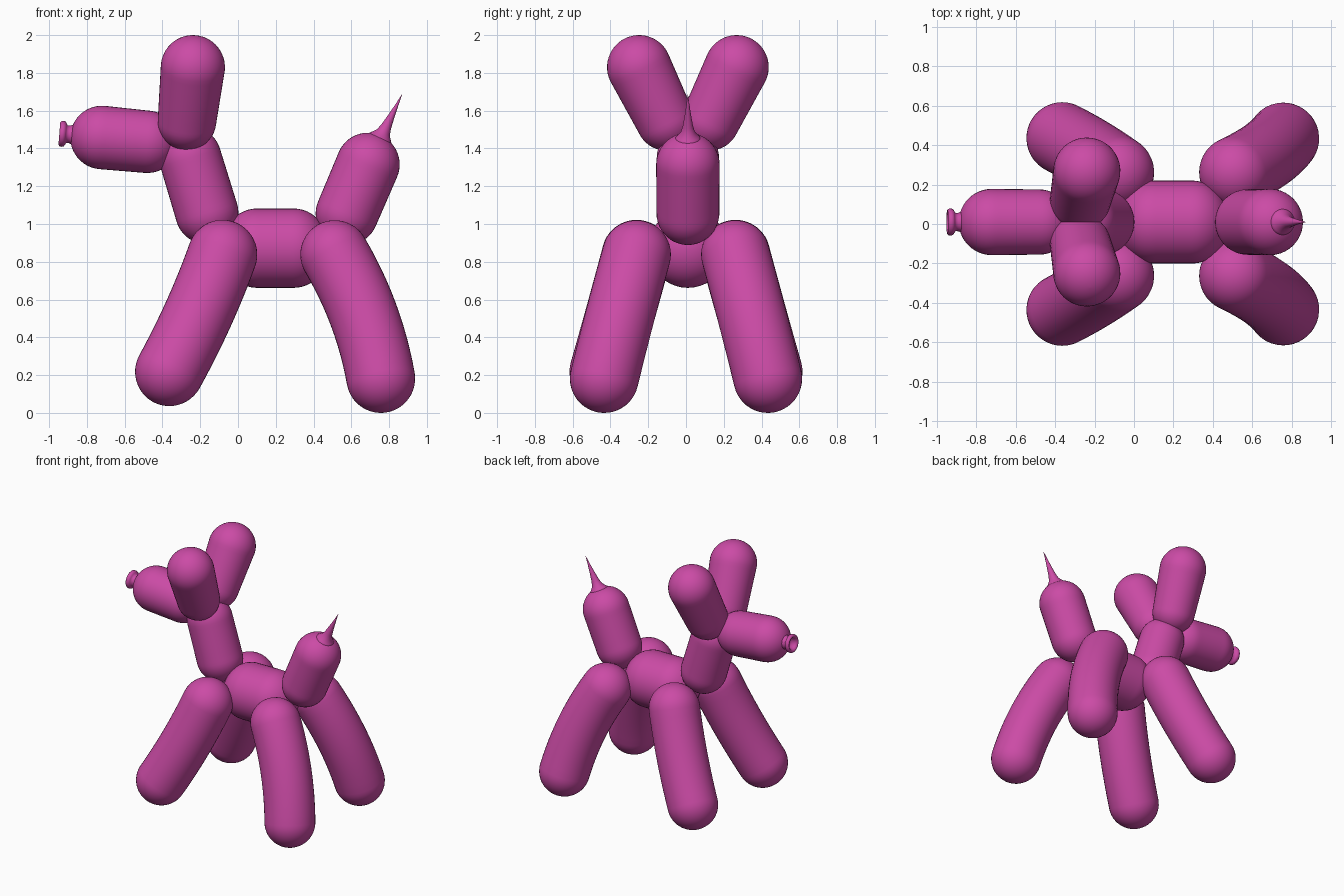
import bpy, bmesh, math
from mathutils import Vector

if "Cube" in bpy.data.objects:
    bpy.data.objects.remove(bpy.data.objects["Cube"])

SEGS = 40
MID_Y = 0.01

mat = bpy.data.materials.new("pink_rubber")
mat.diffuse_color = (0.60, 0.07, 0.38, 1)
mat.use_nodes = True
mat.node_tree.nodes["Principled BSDF"].inputs["Base Color"].default_value = mat.diffuse_color


def skin(name, rings):
    """Closed tube through rings of (centre, direction, radius)."""
    bm = bmesh.new()
    loops = []
    for c, d, r in rings:
        side = Vector((0, 1, 0))
        u = (side - d * side.dot(d)).normalized()
        v = d.cross(u)
        loops.append([bm.verts.new(c + (u * math.cos(a) + v * math.sin(a)) * r)
                      for a in (2 * math.pi * i / SEGS for i in range(SEGS))])
    for p, q in zip(loops, loops[1:]):
        for i in range(SEGS):
            j = (i + 1) % SEGS
            bm.faces.new((p[i], p[j], q[j], q[i]))
    bm.faces.new(loops[0])
    bm.faces.new(loops[-1])
    bmesh.ops.recalc_face_normals(bm, faces=bm.faces)
    for f in bm.faces:
        f.smooth = True
    me = bpy.data.meshes.new(name)
    bm.to_mesh(me)
    bm.free()
    me.materials.append(mat)
    ob = bpy.data.objects.new(name, me)
    bpy.context.collection.objects.link(ob)
    return ob


def sausage(name, a, b, ra, rb, bow=(0, 0, 0), cap=1.0):
    """Round-ended balloon segment from a to b, its middle shifted by bow."""
    a, b = Vector(a), Vector(b)
    ctrl = (a + b) / 2 + Vector(bow) * 2
    da, db = (ctrl - a).normalized(), (b - ctrl).normalized()
    n, rings = 12, []
    angles = [math.pi / 2 * (i + 0.15) / (n + 0.15) for i in range(n)]
    for t in angles:
        rings.append((a - da * ra * cap * math.cos(t), da, ra * math.sin(t)))
    for i in range(n + 1):
        t = i / n
        c = a * (1 - t) ** 2 + ctrl * 2 * t * (1 - t) + b * t * t
        d = ((ctrl - a) * (1 - t) + (b - ctrl) * t).normalized()
        rings.append((c, d, ra + (rb - ra) * t))
    for t in reversed(angles):
        rings.append((b + db * rb * cap * math.cos(t), db, rb * math.sin(t)))
    return skin(name, rings)


def lathe(name, origin, axis, profile):
    """Turned part: profile of (distance along axis, radius)."""
    o, d = Vector(origin), Vector(axis).normalized()
    return skin(name, [(o + d * h, d, r) for h, r in profile])


# Central chain of segments
sausage("body", (0.10, MID_Y, 0.872), (0.295, MID_Y, 0.872), 0.21, 0.21, cap=0.9)
sausage("neck", (-0.165, MID_Y, 1.06), (-0.253, MID_Y, 1.35), 0.167, 0.165)
sausage("snout", (-0.72, MID_Y, 1.458), (-0.48, MID_Y, 1.435), 0.168, 0.165)
sausage("tail", (0.577, MID_Y, 1.055), (0.688, MID_Y, 1.315), 0.166, 0.168)

# Pointed tail end
lathe("tail_tip", (0.745, MID_Y, 1.435), (0.123, 0, 0.25),
      [(0, 0.085), (0.03, 0.058), (0.055, 0.038), (0.09, 0.028),
       (0.15, 0.018), (0.22, 0.008), (0.279, 0.001)])

# Tied knot with rolled lip and hollow mouth
lathe("knot", (-0.86, MID_Y, 1.472), (-1, 0, 0.08),
      [(0, 0.06), (0.03, 0.047), (0.045, 0.046), (0.052, 0.058), (0.058, 0.066),
       (0.068, 0.069), (0.080, 0.067), (0.086, 0.060), (0.084, 0.050),
       (0.072, 0.042), (0.045, 0.034), (0.042, 0.004)])

# Paired ears and legs
for label, s in (("right", -1), ("left", 1)):
    sausage(label + "_ear", (-0.270, MID_Y + s * 0.118, 1.545),
            (-0.239, MID_Y + s * 0.258, 1.83), 0.155, 0.17)
    sausage(label + "_front_leg", (-0.082, s * 0.262, 0.838),
            (-0.363, s * 0.435, 0.218), 0.184, 0.182, bow=(0.012, 0, -0.006))
    sausage(label + "_back_leg", (0.512, s * 0.262, 0.838),
            (0.756, s * 0.433, 0.182), 0.182, 0.182, bow=(0.03, 0, 0.01))
